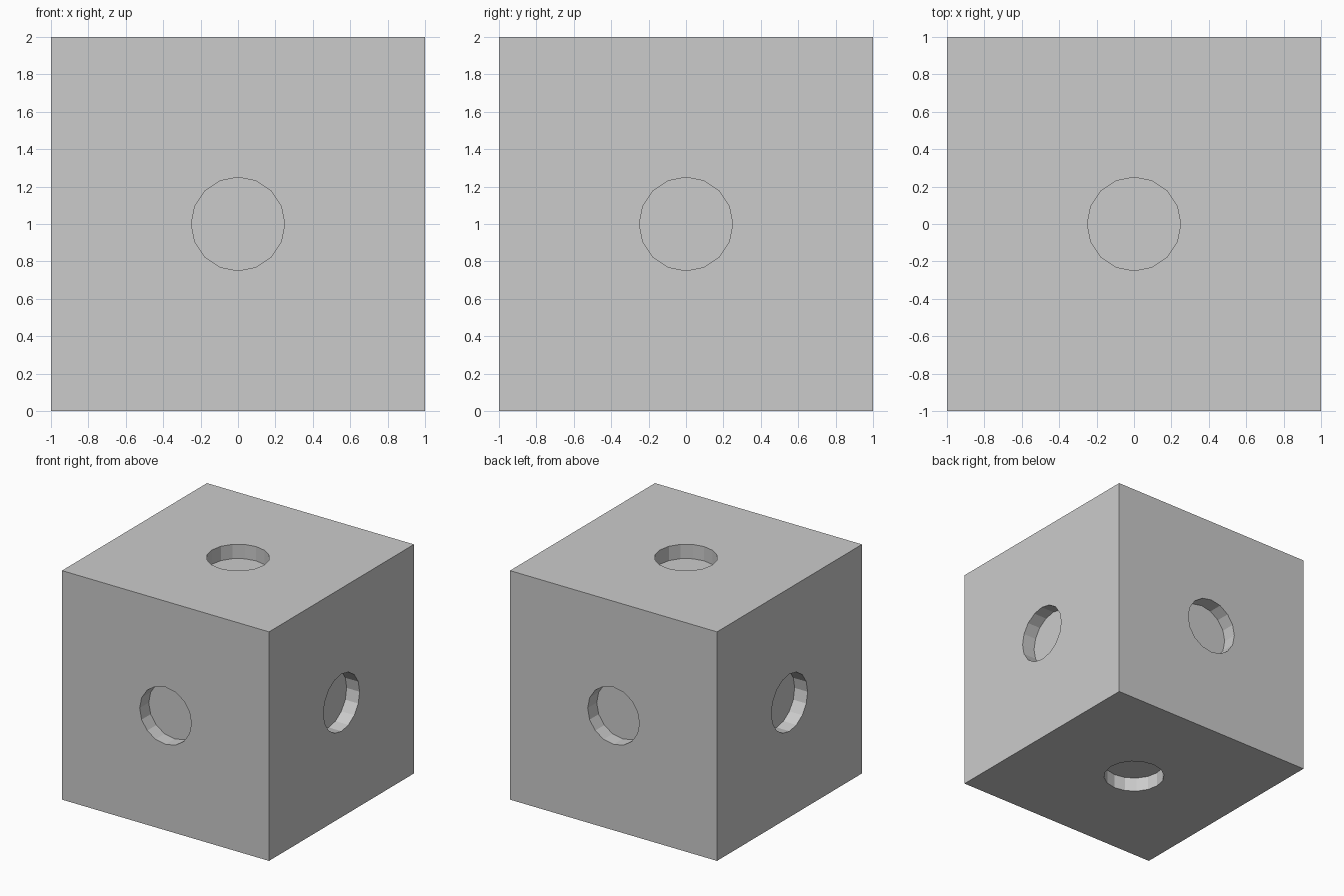
import bpy, bmesh
from mathutils import Matrix, Vector

if "Cube" in bpy.data.objects:
    bpy.data.objects.remove(bpy.data.objects["Cube"])

SIZE, RADIUS, DEPTH, SIDES = 2.0, 0.25, 0.125, 16
CENTRE = Vector((0, 0, SIZE / 2))


def make_object(name, bm):
    mesh = bpy.data.meshes.new(name)
    bm.to_mesh(mesh)
    bm.free()
    obj = bpy.data.objects.new(name, mesh)
    bpy.context.collection.objects.link(obj)
    return obj


# Cube body
bm = bmesh.new()
bmesh.ops.create_cube(bm, size=SIZE, matrix=Matrix.Translation(CENTRE))
body = make_object("cube_body", bm)

# One short 16-sided plug centred on each face, half sunk into the body
bm = bmesh.new()
for axis in "XYZ":
    for sign in (-1, 1):
        turn = {"X": Matrix.Rotation(1.5707963267948966, 4, 'Y'),
                "Y": Matrix.Rotation(1.5707963267948966, 4, 'X'),
                "Z": Matrix.Identity(4)}[axis]
        offset = Vector((0, 0, 0))
        offset["XYZ".index(axis)] = sign * SIZE / 2
        bmesh.ops.create_cone(bm, cap_ends=True, segments=SIDES,
                              radius1=RADIUS, radius2=RADIUS, depth=DEPTH * 2,
                              matrix=Matrix.Translation(CENTRE + offset) @ turn)
cutter = make_object("recess_cutter", bm)
cutter.hide_render = True
cutter.display_type = 'WIRE'

# Cut the round recesses
cut = body.modifiers.new("round_recesses", 'BOOLEAN')
cut.operation = 'DIFFERENCE'
cut.solver = 'EXACT'
cut.object = cutter
